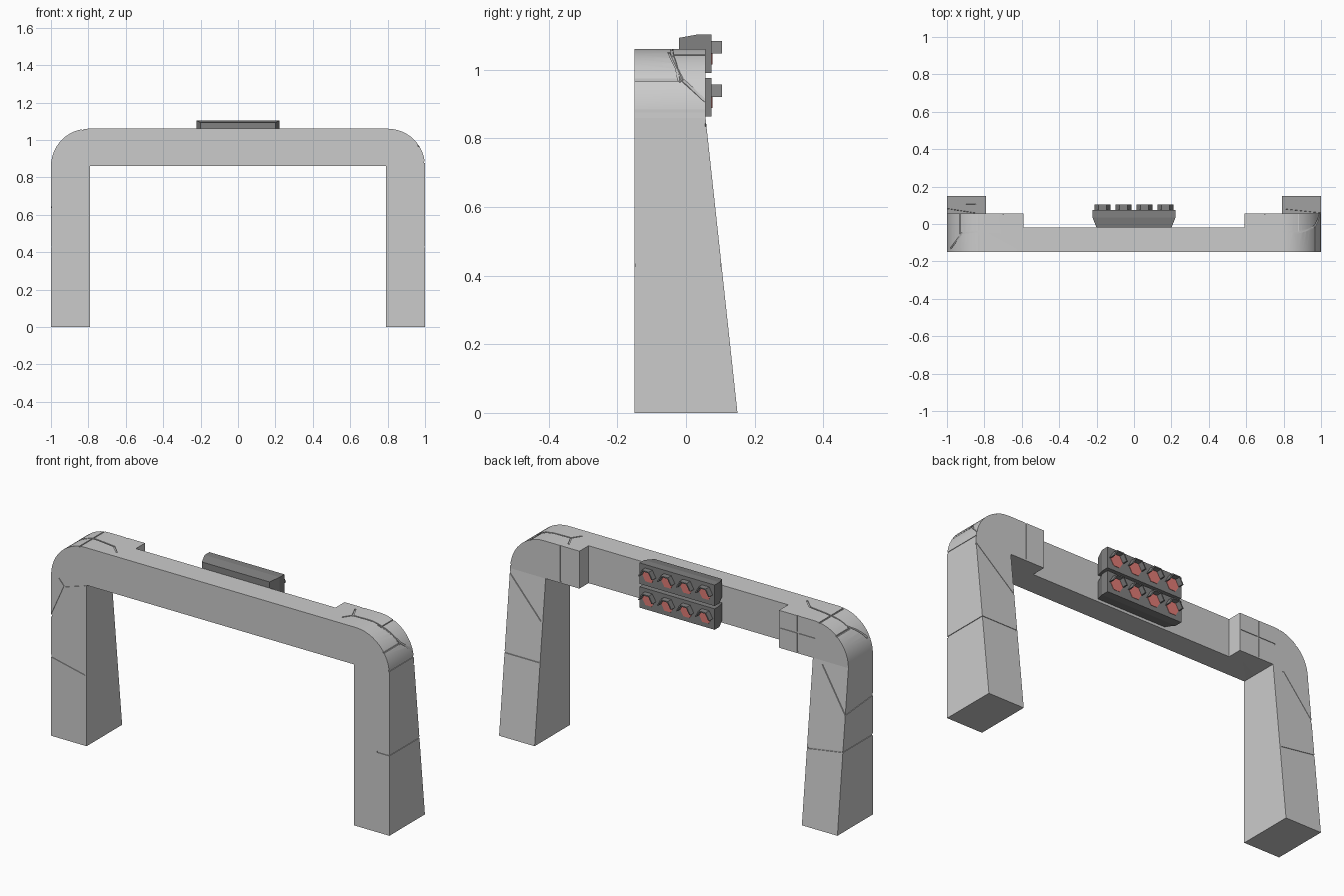
import bpy, bmesh, math
from mathutils import Vector, Matrix

if "Cube" in bpy.data.objects:
    bpy.data.objects.remove(bpy.data.objects["Cube"])

FRONT, BACK, FOOT, THIN = -0.15, 0.057, 0.15, -0.02
Z0, Z1, R = 0.86, 1.06, 0.2


def finish(name, bm, mat=None, smooth=False):
    bmesh.ops.recalc_face_normals(bm, faces=bm.faces)
    me = bpy.data.meshes.new(name)
    bm.to_mesh(me)
    bm.free()
    ob = bpy.data.objects.new(name, me)
    bpy.context.collection.objects.link(ob)
    if mat:
        me.materials.append(mat)
    return ob


def loft(bm, loops):
    """Closed solid through matching loops of points."""
    rings = [[bm.verts.new(p) for p in l] for l in loops]
    n = len(rings[0])
    for a, b in zip(rings, rings[1:]):
        for i in range(n):
            j = (i + 1) % n
            bm.faces.new((a[i], a[j], b[j], b[i]))
    bm.faces.new(rings[0])
    bm.faces.new(rings[-1])


def prism(name, outline, y0, back):
    bm = bmesh.new()
    loft(bm, [[(x, y0, z) for x, z in outline], [(x, back(z), z) for x, z in outline]])
    return finish(name, bm)


def back_y(z):
    return BACK if z >= Z0 else FOOT + (BACK - FOOT) * z / Z0


# cracks: put 2D points on one side of the upright
def on_surface(side, kind, a, b):
    if kind == 'front':
        return Vector((side * a, FRONT, b))
    if kind == 'back':
        return Vector((side * a, back_y(b), b))
    if kind == 'top':
        d = max(0, a - 0.8)
        return Vector((side * a, b, Z0 + math.sqrt(max(0, R * R - d * d))))
    d = max(0, b - Z0)
    return Vector((side * (0.8 + math.sqrt(max(0, R * R - d * d))), a, b))


def crack_cutter(side, cracks):
    bm = bmesh.new()
    for kind, pts in cracks:
        for p, q in zip(pts, pts[1:]):
            n = 1 if kind in ('front', 'back') else 5
            path = [on_surface(side, kind, p[0] + (q[0] - p[0]) * i / n,
                               p[1] + (q[1] - p[1]) * i / n) for i in range(n + 1)]
            for u, v in zip(path, path[1:]):
                d = v - u
                m = Matrix.Translation((u + v) / 2) @ d.to_track_quat('X', 'Z').to_matrix().to_4x4()
                m = m @ Matrix.Diagonal((d.length + 0.005, 0.007, 0.008, 1))
                bmesh.ops.create_cube(bm, size=1, matrix=m)
    ob = finish("crack_cutter", bm)
    ob.hide_render = True
    return ob


def cut(ob, cutter):
    mod = ob.modifiers.new("cracks", 'BOOLEAN')
    mod.operation, mod.solver, mod.object = 'DIFFERENCE', 'EXACT', cutter
    mod.use_self = True
    dg = bpy.context.evaluated_depsgraph_get()
    me = bpy.data.meshes.new_from_object(ob.evaluated_get(dg))
    ob.modifiers.clear()
    ob.data = me


CRACKS = {
    -1: [('front', [(1, .425), (.8, .38)]),
         ('front', [(1, .64), (.92, .82), (.8, .858)]),
         ('front', [(.92, .82), (.95, .855)]),
         ('outer', [(-.15, .43), (.10, .43)]),
         ('outer', [(-.15, .64), (.08, .62)]),
         ('back', [(1, .43), (.8, .40)]),
         ('back', [(1, .62), (.85, .84)]),
         ('back', [(.8, .97), (.6, .97)]),
         ('back', [(.7, .87), (.7, 1.06)]),
         ('top', [(.98, -.13), (.92, -.05), (.83, -.04), (.69, -.06), (.64, -.11)]),
         ('top', [(.83, -.15), (.83, .057)]),
         ('top', [(.93, -.05), (.93, .057)])],
    1: [('front', [(1, .43), (.93, .43)]),
        ('outer', [(-.15, .43), (.10, .43)]),
        ('outer', [(-.15, .88), (.055, .88)]),
        ('outer', [(-.15, .97), (-.01, .97)]),
        ('outer', [(-.05, 1.05), (-.01, .97), (.055, .91)]),
        ('back', [(1, .43), (.8, .43)]),
        ('back', [(1, .84), (.8, .64)]),
        ('back', [(.7, .87), (.7, 1.06)]),
        ('top', [(.68, -.09), (.71, -.045), (.68, .02)]),
        ('top', [(.71, -.045), (.88, -.04), (.97, -.02)]),
        ('top', [(.88, -.04), (.88, .057)])],
}

# tapered legs and rounded corner blocks
arc = [(0.8 + R * math.cos(math.pi / 2 * i / 12), Z0 + R * math.sin(math.pi / 2 * i / 12))
       for i in range(13)]
for s, label in ((-1, "left"), (1, "right")):
    leg = prism(label + "_leg", [(s * x, z) for x, z in ((1, 0), (1, Z0), (.79, Z0), (.79, 0))],
                FRONT, back_y)
    corner = prism(label + "_corner", [(s * x, z) for x, z in arc + [(.59, Z1), (.59, Z0)]],
                   FRONT, back_y)
    cutter = crack_cutter(s, CRACKS[s])
    for ob in (leg, corner):
        cut(ob, cutter)
    bpy.data.objects.remove(cutter)
    bpy.ops.object.select_all(action='DESELECT')
    corner.select_set(True)
    bpy.context.view_layer.objects.active = corner
    bpy.ops.object.shade_smooth_by_angle(angle=math.radians(30))

# thin crossbeam
prism("crossbeam", [(-.59, Z0), (.59, Z0), (.59, Z1), (-.59, Z1)], FRONT, lambda z: THIN)

# light bars with hooded hexagonal lamps on the back
red = bpy.data.materials.new("lamp_red")
red.diffuse_color = (0.75, 0.2, 0.18, 1)
red.use_nodes = True
red.node_tree.nodes["Principled BSDF"].inputs["Base Color"].default_value = red.diffuse_color
grey = bpy.data.materials.new("housing_grey")
grey.diffuse_color = (0.22, 0.22, 0.22, 1)
grey.use_nodes = True
grey.node_tree.nodes["Principled BSDF"].inputs["Base Color"].default_value = grey.diffuse_color


def hexpt(cx, cz, r, i, y):
    a = math.pi / 3 * i
    return (cx + r * math.cos(a), y, cz + r * math.sin(a))


for label, cz in (("upper", 1.047), ("lower", 0.92)):
    bm = bmesh.new()
    loft(bm, [[(sx * w, y, cz + sz * h) for sx, sz in ((-1, -1), (1, -1), (1, 1), (-1, 1))]
              for y, w, h in ((THIN, .2, .046), (.035, .222, .056), (.075, .222, .056))])
    finish(label + "_light_housing", bm, grey)
    hoods, lamps = bmesh.new(), bmesh.new()
    for k in range(4):
        cx = -.168 + .112 * k
        outline = [(.043, i) for i in range(4)] + [(.036, i) for i in range(3, -1, -1)]
        loft(hoods, [[hexpt(cx, cz, r, i, y) for r, i in outline] for y in (.074, .105)])
        loft(lamps, [[hexpt(cx, cz, .037, i, y) for i in range(6)] for y in (.07, .077)])
    finish(label + "_lamp_hoods", hoods, grey)
    finish(label + "_lamps", lamps, red)
